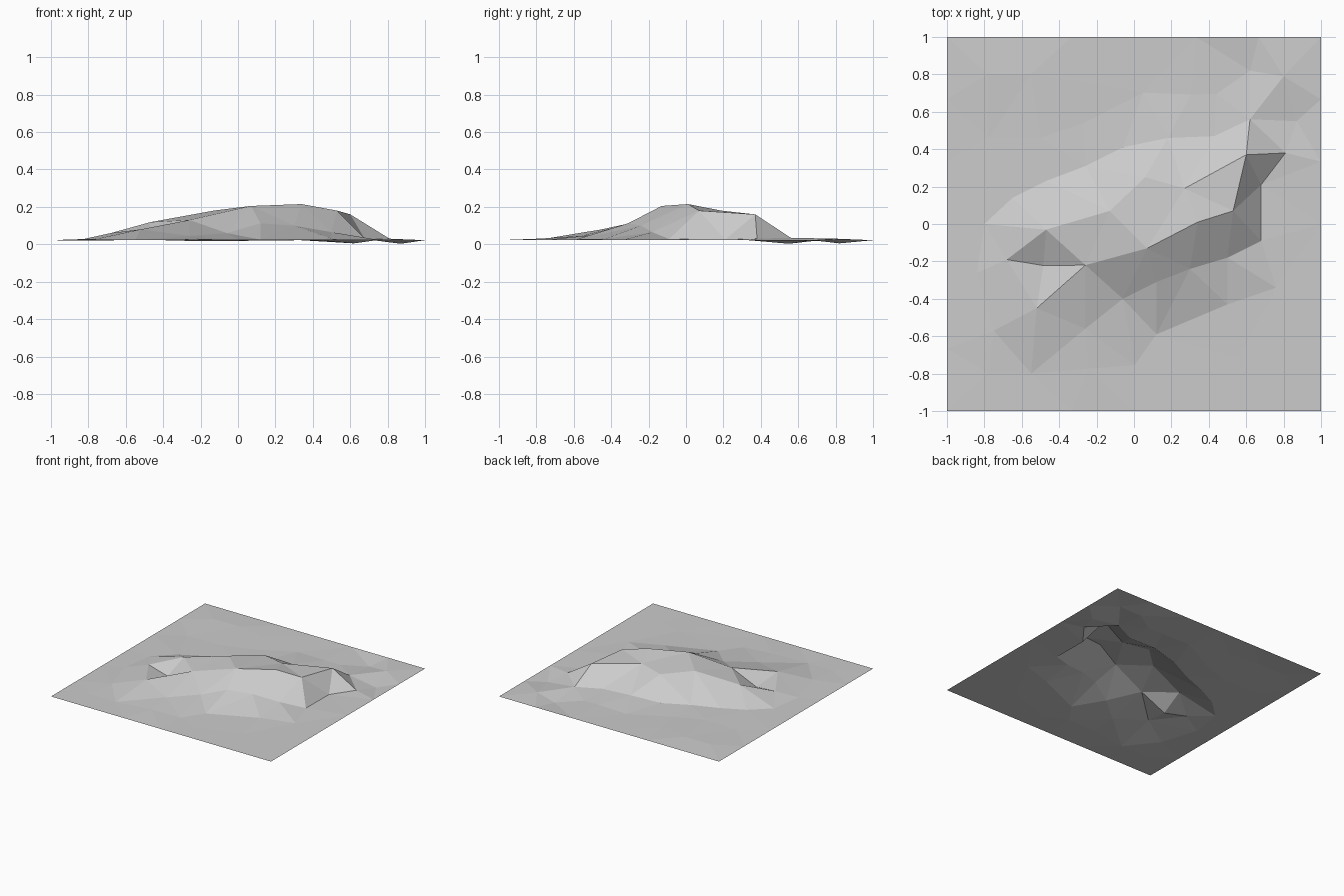
import bpy
import random
from mathutils import Vector
from mathutils.geometry import delaunay_2d_cdt

random.seed(4)
if "Cube" in bpy.data.objects:
    bpy.data.objects.remove(bpy.data.objects["Cube"], do_unlink=True)

GROUND = 0.022
HALF = 1.0

# Feature lines of the hill, each point is x, y, height
south_crest = [(-.75, -.57, .03), (-.52, -.45, .08), (-.26, -.22, .13), (.07, -.13, .205),
               (.34, .01, .215), (.53, .07, .18), (.6, .37, .16)]
north_crest = [(-.84, -.26, .025), (-.68, -.19, .06), (-.47, -.03, .118), (-.13, .07, .18),
               (.06, .25, .17), (.27, .19, .18), (.6, .37, .16)]
south_foot = [(-.26, -.56, .045), (-.06, -.4, .06), (.12, -.31, .112), (.3, -.24, .1),
              (.5, -.18, .065), (.68, -.09, .028)]
cliff_foot = [(.68, -.09, .028), (.68, .21, .025), (.81, .38, .03), (.62, .56, .035)]
north_foot = [(-.8, 0, .024), (-.65, .14, .025), (-.47, .23, .026), (-.26, .31, .026),
              (-.06, .41, .026), (.18, .46, .045), (.43, .47, .035), (.62, .56, .035)]
# Creases running down the steep end
cliff_creases = [[(.53, .07, .18), (.68, .21, .025), (.6, .37, .16), (.81, .38, .03)],
                 [(.6, .37, .16), (.62, .56, .035)],
                 [(.53, .07, .18), (.68, -.09, .028)]]
# Loose ground points: apron in front and hollows behind
apron = [(.12, -.59, .025), (.5, -.43, .03), (-.55, -.8, GROUND), (.2, -.84, GROUND),
         (.76, -.34, GROUND)]
hollows = [(.62, .82, .005), (.87, .55, .003), (.8, .79, .03)]

points, edges = [], []


def add_point(point):
    """Index of the point, added when it is new."""
    point = tuple(point)
    if point not in points:
        points.append(point)
    return points.index(point)


def add_line(line):
    ids = [add_point(p) for p in line]
    edges.extend(zip(ids, ids[1:]))


for line in [south_crest, north_crest, south_foot, cliff_foot, north_foot, *cliff_creases]:
    add_line(line)
for p in apron + hollows:
    add_point(p)

# Straight border of the square sheet
corners = [(-HALF, -HALF), (HALF, -HALF), (HALF, HALF), (-HALF, HALF)]
for i, a in enumerate(corners):
    start, end = Vector(a), Vector(corners[(i + 1) % len(corners)])
    add_line([(*start.lerp(end, k / 6), GROUND) for k in range(7)])

# Gently uneven ground wherever no feature is near
fixed = [Vector(p[:2]) for p in points]
step = 2 * HALF / 8
for i in range(1, 8):
    for j in range(1, 8):
        spot = Vector((i * step - HALF + random.uniform(-.06, .06),
                       j * step - HALF + random.uniform(-.06, .06)))
        if min((spot - f).length for f in fixed) > .19:
            add_point((spot.x, spot.y, GROUND + random.uniform(-.004, .01)))

# Triangulate along the feature lines and lift to height
flat, _, faces, origin, _, _ = delaunay_2d_cdt(
    [Vector(p[:2]) for p in points], edges, [], 0, 1e-5)
verts = [(v.x, v.y, points[o[0]][2] if o else GROUND) for v, o in zip(flat, origin)]

mesh = bpy.data.meshes.new("hill_terrain")
mesh.from_pydata(verts, [], faces)
mesh.update()
if sum(p.normal.z for p in mesh.polygons) < 0:
    mesh.flip_normals()
terrain = bpy.data.objects.new("hill_terrain", mesh)
bpy.context.collection.objects.link(terrain)

# Plain stone grey over the whole sheet
stone = bpy.data.materials.new("stone_grey")
stone.use_nodes = True
colour = (.6, .6, .6, 1)
stone.diffuse_color = colour
stone.node_tree.nodes["Principled BSDF"].inputs["Base Color"].default_value = colour
mesh.materials.append(stone)
